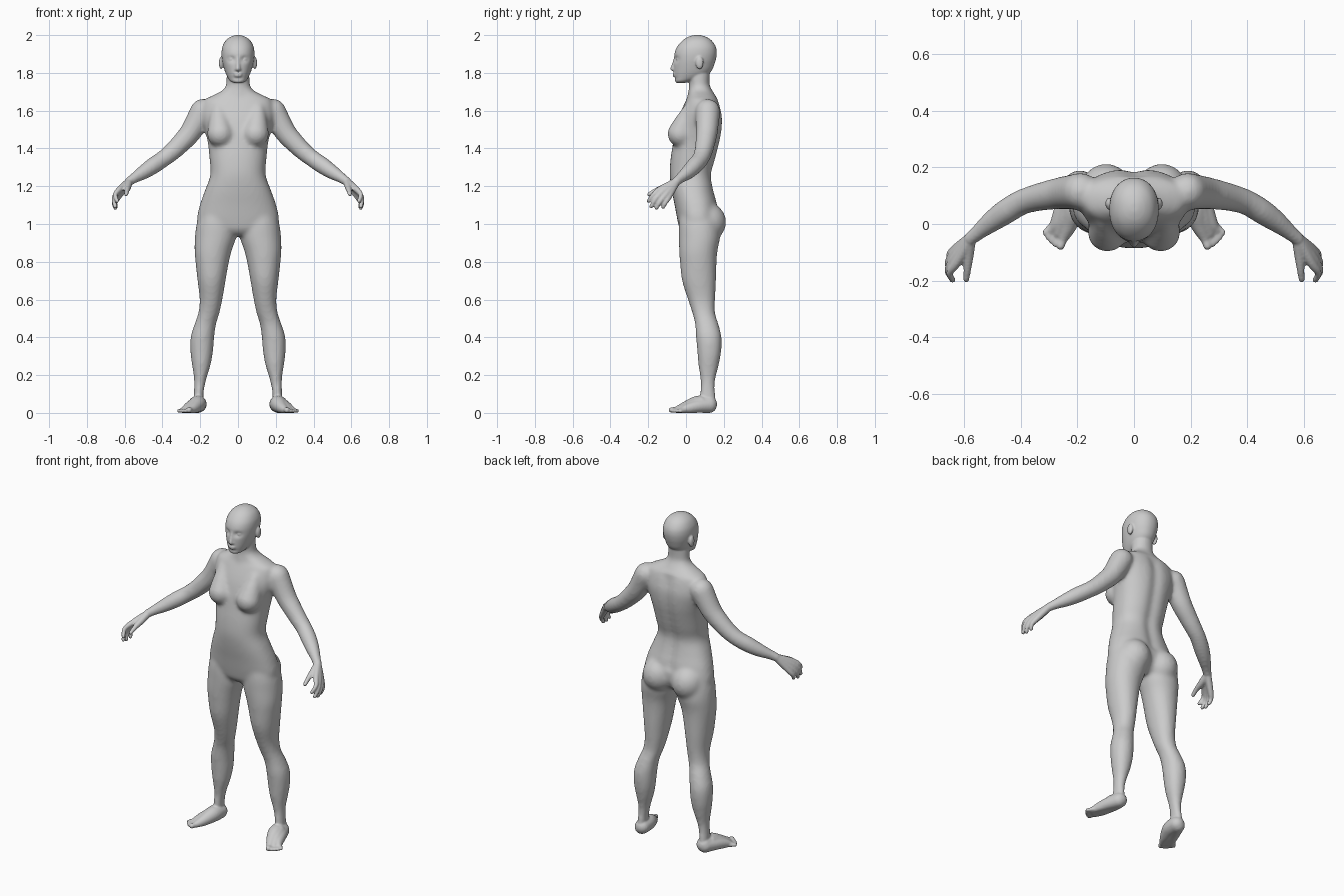
import bpy, bmesh
from math import sin, cos, pi, exp, radians
from mathutils import Vector, Matrix


def spline(rows, steps=5):
    """Catmull-Rom interpolation through tuples of any length."""
    out = []
    for i in range(len(rows) - 1):
        p = [rows[max(0, min(len(rows) - 1, i + k))] for k in (-1, 0, 1, 2)]
        for s in range(steps):
            t = s / steps
            out.append(tuple(b + t * ((c - a) / 2 + t * ((2 * a - 5 * b + 4 * c - d) / 2
                       + t * (3 * b - a - 3 * c + d) / 2)) for a, b, c, d in zip(*p)))
    return out + [tuple(rows[-1])]


def skin(bm, rings):
    """Closed skin over a list of point rings."""
    vr = [[bm.verts.new(p) for p in r] for r in rings]
    n = len(vr[0])
    for a, b in zip(vr, vr[1:]):
        for i in range(n):
            bm.faces.new((a[i], a[(i + 1) % n], b[(i + 1) % n], b[i]))
    bm.faces.new(vr[0][::-1])
    bm.faces.new(vr[-1])
    return [v for r in vr for v in r]


def loft(bm, rows, power=2.2, n=48):
    """Horizontal rounded sections: (z, x min, x max, y front, y back)."""
    rings = []
    for z, x0, x1, y0, y1 in spline(rows):
        ring = []
        for i in range(n):
            c, s = cos(2 * pi * i / n), sin(2 * pi * i / n)
            u = abs(c) ** (2 / power) * (1 if c > 0 else -1)
            v = abs(s) ** (2 / power) * (1 if s > 0 else -1)
            ring.append(((x0 + x1) / 2 + u * (x1 - x0) / 2, (y0 + y1) / 2 + v * (y1 - y0) / 2, z))
        rings.append(ring)
    return skin(bm, rings)


def tube(bm, rows, n=20):
    """Round-ended tube through (x, y, z, radius)."""
    pts = spline(rows)
    pos = [Vector(p[:3]) for p in pts]
    dirs = [(pos[min(i + 1, len(pos) - 1)] - pos[max(i - 1, 0)]).normalized() for i in range(len(pos))]
    secs = [(p, d, q[3]) for p, d, q in zip(pos, dirs, pts)]
    angles = [radians(a) for a in (82, 60, 40, 20)]
    head = [(pos[0] - dirs[0] * pts[0][3] * sin(a), dirs[0], pts[0][3] * cos(a)) for a in angles]
    tail = [(pos[-1] + dirs[-1] * pts[-1][3] * sin(a), dirs[-1], pts[-1][3] * cos(a)) for a in angles[::-1]]
    rings, side = [], dirs[0].orthogonal().normalized()
    for p, d, r in head + secs + tail:
        side = (side - d * side.dot(d)).normalized()
        up = d.cross(side)
        rings.append([p + r * (side * cos(2 * pi * i / n) + up * sin(2 * pi * i / n)) for i in range(n)])
    return skin(bm, rings)


def blob(bm, centre, radii):
    bmesh.ops.create_uvsphere(bm, u_segments=24, v_segments=16, radius=1,
                              matrix=Matrix.Translation(centre) @ Matrix.Diagonal((*radii, 1)))


def mirror(bm, geom):
    new = bmesh.ops.duplicate(bm, geom=geom)["geom"]
    for v in new:
        if isinstance(v, bmesh.types.BMVert):
            v.co.x *= -1


def fused(name, bm, voxel, smooth):
    """Object whose overlapping parts are merged into one smooth skin."""
    bmesh.ops.recalc_face_normals(bm, faces=bm.faces[:])
    me = bpy.data.meshes.new(name)
    bm.to_mesh(me)
    bm.free()
    ob = bpy.data.objects.new(name, me)
    bpy.context.collection.objects.link(ob)
    rm = ob.modifiers.new("fuse", 'REMESH')
    rm.mode, rm.voxel_size, rm.use_smooth_shade = 'VOXEL', voxel, True
    sm = ob.modifiers.new("soften", 'SMOOTH')
    sm.factor, sm.iterations = 0.5, smooth
    return ob


def sym(rows):
    return [(z, -w, w, f, b) for z, w, f, b in rows]


# ---- soft large forms: limbs first, then mirrored
bm = bmesh.new()
# leg
loft(bm, [(1.08, .02, .195, -.03, .16), (1.0, .008, .219, -.038, .175), (.93, .010, .228, -.038, .18),
          (.86, .033, .230, -.036, .167), (.8, .048, .225, -.032, .162), (.7, .066, .214, -.021, .159),
          (.6, .083, .203, .010, .154), (.53, .098, .210, .033, .154), (.47, .116, .230, .048, .172),
          (.4, .126, .251, .053, .188), (.32, .133, .252, .060, .186), (.25, .146, .243, .066, .173),
          (.18, .167, .233, .076, .156), (.12, .180, .233, .076, .154), (.06, .184, .237, .07, .16),
          (.03, .186, .236, .07, .162)], 2.1)
# arm
tube(bm, [(.188, .115, 1.597, .066), (.25, .11, 1.487, .058), (.31, .1, 1.42, .052), (.355, .09, 1.377, .048),
          (.40, .075, 1.342, .045), (.45, .045, 1.308, .045), (.5, .01, 1.274, .039),
          (.55, -.03, 1.243, .029), (.58, -.055, 1.222, .026)], 28)
# breast and buttock
tube(bm, [(.105, .02, 1.60, .04), (.10, -.005, 1.54, .056), (.094, -.028, 1.478, .071)], 28)
blob(bm, (.098, .105, 1.01), (.098, .108, .105))
mirror(bm, bm.verts[:] + bm.edges[:] + bm.faces[:])
# torso with a groove along the spine
torso = loft(bm, sym([(1.73, .063, .02, .125), (1.705, .085, .015, .138), (1.68, .135, .012, .155),
                      (1.655, .178, .0, .172), (1.60, .190, -.025, .188), (1.55, .187, -.043, .195),
                      (1.48, .170, -.06, .190), (1.42, .158, -.07, .178), (1.34, .150, -.082, .158),
                      (1.26, .146, -.086, .137), (1.18, .174, -.076, .148), (1.10, .202, -.06, .168),
                      (1.02, .217, -.045, .172), (.97, .19, -.032, .155), (.94, .11, -.005, .125)]), 2.3, 64)
for v in torso:
    if v.co.y > .08 and 1.08 < v.co.z < 1.66:
        v.co.y -= .014 * exp(-(v.co.x / .03) ** 2)
# neck
loft(bm, sym([(1.82, .058, -.005, .13), (1.77, .062, .012, .125), (1.73, .065, .016, .127),
              (1.69, .078, .01, .15), (1.64, .09, .0, .17)]), 2)
core = fused("soft_forms", bm, .011, 9)
core.hide_render = True

# ---- fine parts are added to the softened body
dg = bpy.context.evaluated_depsgraph_get()
me = bpy.data.meshes.new_from_object(core.evaluated_get(dg))
bm = bmesh.new()
# fingers, each running from the wrist so that together they form the palm
wrist = (.578, -.052, 1.223, .021)
for knuckle, middle, tip in [((.625, -.135, 1.185), (.650, -.172, 1.155), (.640, -.198, 1.122)),
                             ((.635, -.124, 1.170), (.656, -.160, 1.133), (.650, -.184, 1.093)),
                             ((.637, -.107, 1.156), (.656, -.138, 1.117), (.650, -.156, 1.085)),
                             ((.632, -.090, 1.146), (.650, -.108, 1.115), (.646, -.121, 1.090))]:
    tube(bm, [wrist, (*knuckle, .0165), (*middle, .0125), (*tip, .0105)])
# thumb
tube(bm, [wrist, (.584, -.108, 1.197, .019), (.588, -.16, 1.177, .0135), (.592, -.195, 1.157, .011)])
# foot: inner and outer arch, heel, toes
foot = tube(bm, [(.209, .122, .045, .043), (.214, .06, .046, .044), (.232, -.005, .028, .031), (.248, -.045, .017, .02)])
foot += tube(bm, [(.214, .122, .04, .041), (.245, .06, .034, .034), (.270, .005, .022, .026), (.29, -.02, .014, .016)])
foot += tube(bm, [(.22, .08, .05, .04), (.245, .02, .032, .032), (.266, -.03, .016, .02)])
for ax, ay, bx, by, r in [(.245, -.035, .259, -.077, .015), (.259, -.03, .277, -.071, .011),
                          (.271, -.025, .291, -.059, .0105), (.282, -.015, .303, -.046, .0105),
                          (.290, -.003, .313, -.030, .0105)]:
    foot += tube(bm, [(ax, ay, r + .003, r), (bx, by, r, r)])
for v in foot:
    v.co.z = max(v.co.z, 0)
# ear and eyeball
blob(bm, (.089, .072, 1.853), (.012, .021, .034))
blob(bm, (.034, -.036, 1.872), (.016, .015, .013))
mirror(bm, bm.verts[:] + bm.edges[:] + bm.faces[:])
# head with eye sockets pressed in
head = loft(bm, sym([(1.746, .018, -.05, -.01), (1.756, .040, -.058, .03), (1.78, .057, -.063, .10),
                     (1.81, .070, -.065, .135), (1.85, .081, -.065, .152), (1.88, .086, -.063, .160),
                     (1.91, .087, -.059, .163), (1.94, .082, -.046, .157), (1.97, .066, -.02, .137),
                     (1.99, .041, .010, .108), (2.0, .014, .042, .075)]), 2.15, 64)
for v in head:
    if v.co.y < .02:
        v.co.y += .014 * exp(-((abs(v.co.x) - .034) / .019) ** 2 - ((v.co.z - 1.872) / .014) ** 2)
        v.co.y += .006 * exp(-(v.co.x / .03) ** 2 - ((v.co.z - 1.772) / .008) ** 2)
# nose and lips
tube(bm, [(0, -.055, 1.882, .009), (0, -.063, 1.85, .010), (0, -.071, 1.822, .0125)])
blob(bm, (0, -.064, 1.819), (.019, .012, .010))
blob(bm, (0, -.061, 1.794), (.024, .011, .0055))
blob(bm, (0, -.060, 1.784), (.021, .011, .006))
bm.from_mesh(me)
fused("human_figure", bm, .0055, 3)
bpy.data.objects.remove(core)
